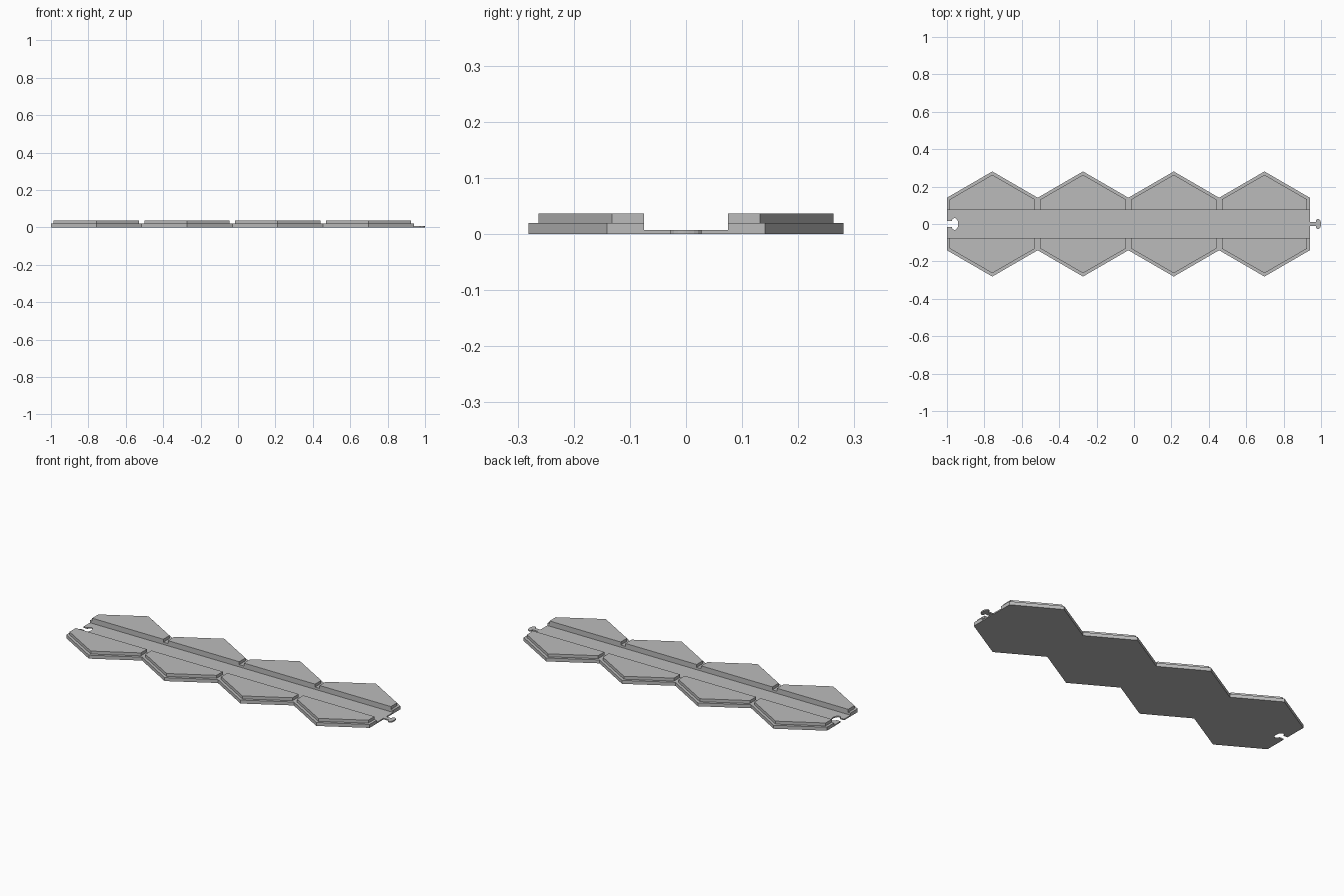
import bpy
import bmesh
from math import cos, sin, radians, sqrt

cube = bpy.data.objects.get("Cube")
if cube:
    bpy.data.objects.remove(cube, do_unlink=True)

grey = bpy.data.materials.new("Plain grey")
grey.use_nodes = True
tone = (0.5, 0.5, 0.5, 1)
grey.diffuse_color = tone
grey.node_tree.nodes["Principled BSDF"].inputs["Base Color"].default_value = tone

COUNT = 4
RADIUS = 0.281
PITCH = 0.485
LEFT = -1.0
RIGHT = LEFT + COUNT * PITCH
CHANNEL = 0.075
FLOOR, LEDGE, TOP = 0.007, 0.02, 0.037
centres = [LEFT + PITCH * (i + 0.5) for i in range(COUNT)]


def prism(name, outline, z0, z1):
    """Extrude a flat outline between two heights."""
    bm = bmesh.new()
    face = bm.faces.new([bm.verts.new((x, y, z0)) for x, y in outline])
    grown = bmesh.ops.extrude_face_region(bm, geom=[face])
    moved = [v for v in grown["geom"] if isinstance(v, bmesh.types.BMVert)]
    bmesh.ops.translate(bm, verts=moved, vec=(0, 0, z1 - z0))
    bmesh.ops.recalc_face_normals(bm, faces=bm.faces)
    mesh = bpy.data.meshes.new(name)
    bm.to_mesh(mesh)
    bm.free()
    mesh.materials.append(grey)
    obj = bpy.data.objects.new(name, mesh)
    bpy.context.collection.objects.link(obj)
    return obj


def connector(x, neck, tip, half_neck, half_head, half_width):
    """Neck with an oval head, from its lower to its upper root."""
    head_x = tip - half_width
    start = 180 - 50
    arc = [(head_x + half_width * cos(radians(a)), half_head * sin(radians(a)))
           for a in range(-start, start + 1, 20)]
    return ([(x, -half_neck), (neck, -half_neck)] + arc
            + [(neck, half_neck), (x, half_neck)])


# Channel floor with a tab at one end and a matching socket at the other
tab = connector(RIGHT, 0.973, 1.0, 0.012, 0.028, 0.016)
socket = connector(LEFT, -0.975, -0.94, 0.016, 0.032, 0.019)
floor = ([(LEFT, -CHANNEL), (RIGHT, -CHANNEL)] + tab
         + [(RIGHT, CHANNEL), (LEFT, CHANNEL)] + socket[::-1])
prism("channel_floor", floor, 0, FLOOR)

for side, label in ((1, "back"), (-1, "front")):
    # Lower bank: a continuous row of hexagon halves
    bank = [(LEFT, CHANNEL * side), (LEFT, RADIUS / 2 * side)]
    for c in centres:
        bank += [(c, RADIUS * side), (c + PITCH / 2, RADIUS / 2 * side)]
    bank.append((RIGHT, CHANNEL * side))
    prism(label + "_bank", bank, 0, LEDGE)

    # Raised tiles, inset from the bank edge
    r = 0.263
    w = r * sqrt(3) / 2
    for i, c in enumerate(centres):
        tile = [(c - w, CHANNEL * side), (c - w, r / 2 * side), (c, r * side),
                (c + w, r / 2 * side), (c + w, CHANNEL * side)]
        prism(f"{label}_tile_{i + 1}", tile, LEDGE, TOP)
